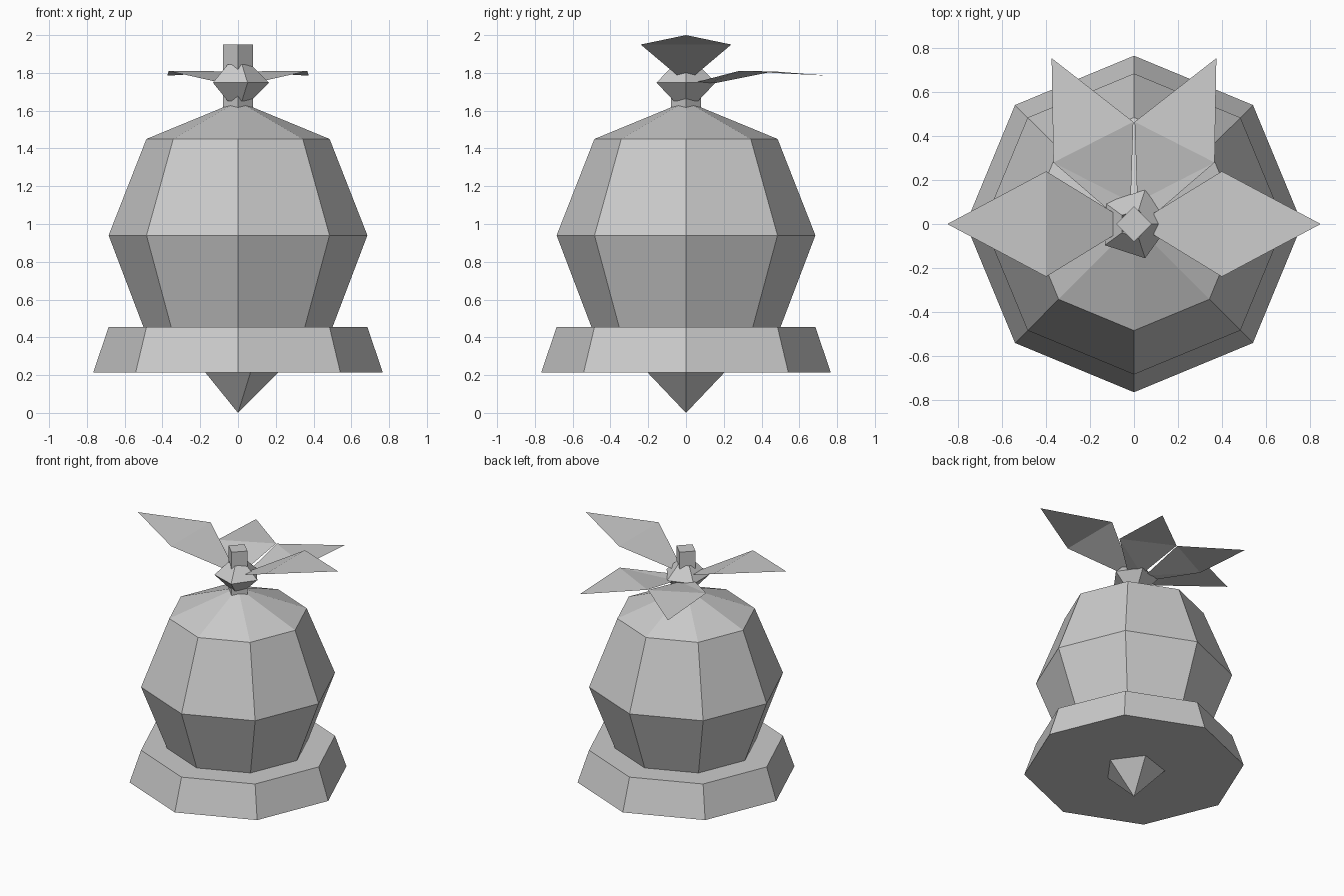
import bpy, bmesh
from math import cos, sin, pi

cube = bpy.data.objects.get("Cube")
if cube:
    bpy.data.objects.remove(cube, do_unlink=True)

# Single flat colour
grey = bpy.data.materials.new("light_grey")
grey.use_nodes = True
colour = (0.6, 0.6, 0.6, 1)
grey.diffuse_color = colour
grey.node_tree.nodes["Principled BSDF"].inputs["Base Color"].default_value = colour


def add_object(name, bm):
    mesh = bpy.data.meshes.new(name)
    bm.to_mesh(mesh)
    bm.free()
    mesh.materials.append(grey)
    obj = bpy.data.objects.new(name, mesh)
    bpy.context.collection.objects.link(obj)
    return obj


def lathe(name, profile, sides, closed=False):
    """Flat-faced turned solid from (radius, z) points; a zero radius is a pole."""
    bm = bmesh.new()
    rings = [[bm.verts.new((r * cos(2 * pi * i / sides), r * sin(2 * pi * i / sides), z))
              for i in range(sides)] for r, z in profile]
    pairs = list(zip(rings, rings[1:]))
    if closed:
        pairs.append((rings[-1], rings[0]))
    for low, high in pairs:
        for i in range(sides):
            j = (i + 1) % sides
            bm.faces.new((low[i], low[j], high[j], high[i]))
    if not closed:
        bm.faces.new(rings[0][::-1])
        bm.faces.new(rings[-1])
    bmesh.ops.remove_doubles(bm, verts=bm.verts, dist=0.0005)
    bmesh.ops.dissolve_degenerate(bm, edges=bm.edges, dist=0.0005)
    if not closed:
        bmesh.ops.recalc_face_normals(bm, faces=bm.faces)
    return add_object(name, bm)


def leaf(name, base_a, base_b, mid_a, mid_b, tip, mirror):
    """Folded leaf: base strip, blade and pointed end, facing upward."""
    bm = bmesh.new()
    a, b, c, d, t = [bm.verts.new((p[0] * mirror, p[1], p[2]))
                     for p in (base_a, base_b, mid_a, mid_b, tip)]
    for face in ((a, c, b), (c, d, b), (c, t, d)):
        f = bm.faces.new(face)
        f.normal_update()
        if f.normal.z < 0:
            f.normal_flip()
    return add_object(name, bm)


# Bell body, flared rim and clapper
lathe("bell_body", [(0, 0.23), (0.495, 0.44), (0.685, 0.94), (0.485, 1.45), (0, 1.65)], 8)
lathe("bell_rim", [(0.766, 0.215), (0.685, 0.455)], 8)
lathe("clapper", [(0, 0), (0.222, 0.222), (0, 0.444)], 5)

# Square stem with a faceted knot around it
lathe("stem", [(0.08, 1.6), (0.08, 1.95)], 4)
knot = [(0.068 + 0.096 * cos(k * pi / 2), 1.748 + 0.096 * sin(k * pi / 2)) for k in range(4)]
lathe("knot", knot, 5, closed=True)

# Raised side leaves and lower back leaves
for side, mirror in (("left", 1), ("right", -1)):
    leaf(side + "_leaf", (0.09, -0.05, 1.79), (0.09, 0.05, 1.79),
         (0.4, -0.24, 1.95), (0.4, 0.24, 1.95), (0.85, 0, 2), mirror)
    leaf("back_" + side + "_leaf", (0.1, 0.05, 1.75), (0.015, 0.1, 1.735),
         (0.367, 0.28, 1.81), (0.003, 0.465, 1.808), (0.375, 0.755, 1.785), mirror)
